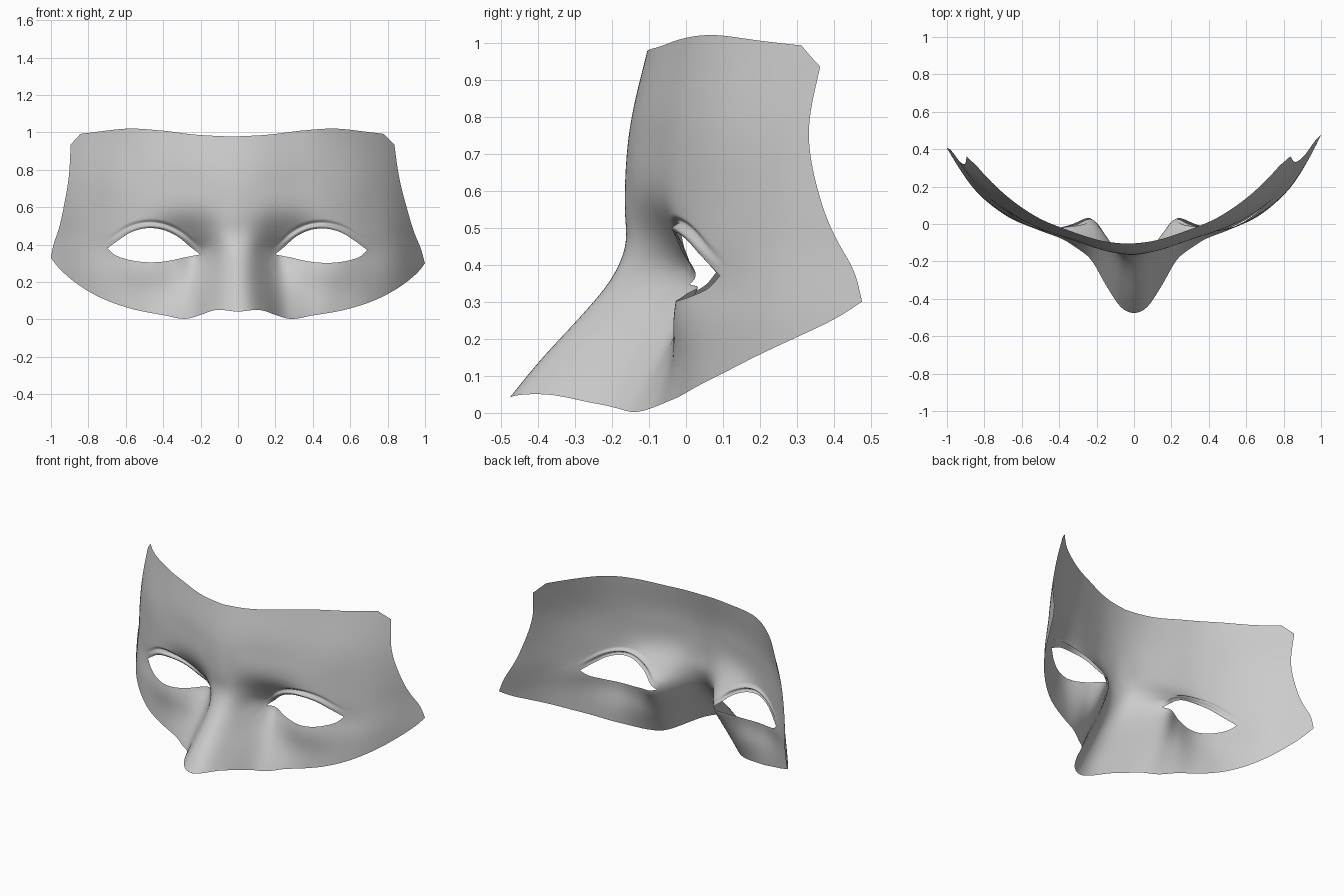
import bpy, bmesh, math
from mathutils import Vector
from mathutils.geometry import delaunay_2d_cdt

if "Cube" in bpy.data.objects:
    bpy.data.objects.remove(bpy.data.objects["Cube"])

# Depth (y) control net: rows are heights, columns are distances from the centre line
COLS = [0, .08, .15, .22, .32, .5, .7, .85, 1.0]
ROWS = [0, .15, .26, .36, .45, .55, .75, 1.02]
DEPTH = [
    [-.51, -.485, -.375, -.21, -.122, -.04, .055, .195, .385],
    [-.39, -.345, -.215, -.095, -.05, -.025, .063, .195, .42],
    [-.29, -.235, -.11, -.015, -.02, -.032, .07, .20, .43],
    [-.205, -.165, -.05, .037, .01, -.018, .09, .215, .452],
    [-.164, -.145, -.085, -.033, -.005, -.016, .09, .23, .47],
    [-.167, -.154, -.13, -.10, -.067, -.022, .097, .24, .475],
    [-.155, -.149, -.134, -.112, -.077, -.008, .117, .275, .51],
    [-.095, -.09, -.08, -.062, -.03, .045, .20, .373, .60],
]


def hermite(xs, ys, x):
    """Smooth curve through uneven samples."""
    n = len(xs)
    i = max(0, min(n - 2, sum(1 for v in xs if v <= x) - 1))

    def slope(k):
        if 0 < k < n - 1:
            h0, h1 = xs[k] - xs[k-1], xs[k+1] - xs[k]
            return ((ys[k] - ys[k-1]) / h0 * h1 + (ys[k+1] - ys[k]) / h1 * h0) / (h0 + h1)
        a, b = max(0, k - 1), min(n - 1, k + 1)
        return (ys[b] - ys[a]) / (xs[b] - xs[a])
    h = xs[i + 1] - xs[i]
    t = (x - xs[i]) / h
    if t < 0 or t > 1:  # straight continuation past the ends
        k = i if t < 0 else i + 1
        return ys[k] + slope(k) * (x - xs[k])
    return ((2*t**3 - 3*t*t + 1) * ys[i] + (t**3 - 2*t*t + t) * h * slope(i)
            + (3*t*t - 2*t**3) * ys[i+1] + (t**3 - t*t) * h * slope(i+1))


# Resample the net on a regular lattice, read back as a smooth B-spline
H = .04
full = [-COLS[1]] + COLS
TABLE = [[hermite(ROWS, [hermite(full, [r[1]] + r, abs(i * H)) for r in DEPTH], j * H)
          for j in range(-2, 31)] for i in range(-2, 31)]


def weights(t):
    return [(1-t)**3 / 6, (3*t**3 - 6*t*t + 4) / 6, (-3*t**3 + 3*t*t + 3*t + 1) / 6, t**3 / 6]


def depth(x, z):
    i, j = math.floor(x / H), math.floor(z / H)
    wx, wz = weights(x / H - i), weights(z / H - j)
    return sum(wx[a] * wz[b] * TABLE[i + 1 + a][j + 1 + b] for a in range(4) for b in range(4))


def curve(pts, step=.012):
    """Dense smooth 2D path through points."""
    ts = [0]
    for a, b in zip(pts, pts[1:]):
        ts.append(ts[-1] + math.dist(a, b))
    n = max(1, round(ts[-1] / step))
    xs, zs = [p[0] for p in pts], [p[1] for p in pts]
    return [Vector((hermite(ts, xs, ts[-1]*k/n), hermite(ts, zs, ts[-1]*k/n)))
            for k in range(n + 1)]


# Half outline: lower edge, temple edge, clipped corner, upper edge
lower = curve([(0, .041), (.13, .048), (.2, .024), (.27, .004), (.4, .022), (.6, .062),
               (.75, .117), (.9, .21), (.97, .275), (1.0, .315)])
temple = curve([(1.0, .315), (.983, .385), (.95, .475), (.917, .6), (.885, .75), (.865, .935)])
corner = curve([(.865, .935), (.81, .992)])
upper = curve([(.81, .992), (.72, 1.003), (.55, 1.02), (.38, 1.01), (.2, .988), (0, .977)])
half = lower + temple[1:] + corner[1:] + upper[1:]
outline = half + [Vector((-p.x, p.y)) for p in half[-2:0:-1]]

# Eye opening
lid = curve([(.20, .347), (.25, .387), (.32, .445), (.40, .48), (.47, .487), (.56, .466),
             (.63, .423), (.695, .375)])
under = curve([(.695, .375), (.66, .343), (.6, .32), (.52, .306), (.43, .305), (.35, .316),
               (.28, .332), (.20, .347)])
eye = lid + under[1:-1]


def inside(p, poly):
    hit = False
    for a, b in zip(poly, poly[1:] + poly[:1]):
        if (a.y > p.y) != (b.y > p.y) and p.x < (b.x-a.x)*(p.y-a.y)/(b.y-a.y) + a.x:
            hit = not hit
    return hit


def near(p, poly):
    return min((p - q).length for q in poly)


def surface(p):
    """Lift a flat (x, z) point on to the mask."""
    ax, z = abs(p.x), p.y
    y = depth(ax, z)
    # Rolled upper eyelid and crease
    d, k = min(((Vector((ax, z)) - q).length, k) for k, q in enumerate(lid))
    if d < .12:
        fade = max(0, math.sin(math.pi * k / (len(lid) - 1))) ** 1.2
        y += fade * (.016 * math.exp(-((d - .03) / .009) ** 2)
                     - .012 * math.exp(-((d - .014) / .010) ** 2))
    # Slight natural asymmetry
    up = max(0, (z - .3) / .65)
    low = max(0, 1 - up)
    return (p.x - .03 * up, y + .035 * p.x ** 5 * low, z - .015 * p.x ** 3 * low)


# Flat points: borders first, then rings round the eye, then an inner grid
points, edges = [], []


def add_loop(loop):
    s, n = len(points), len(loop)
    points.extend(loop)
    edges.extend((s + i, s + (i + 1) % n) for i in range(n))


add_loop(outline)
eyes = [eye, [Vector((-p.x, p.y)) for p in eye]]
for e in eyes:
    add_loop(e)
for i, p in enumerate(eye):
    t = (eye[(i + 1) % len(eye)] - eye[i - 1]).normalized()
    for k in range(1, 9):
        q = p + Vector((-t.y, t.x)) * .007 * k
        points += [q, Vector((-q.x, q.y))]
STEP = .016
for i in range(63):
    for j in range(65):
        p = Vector((i * STEP, j * STEP))
        if inside(p, half + [Vector((0, .5))]) or i == 0 and .06 < p.y < .96:
            if near(p, half) > .011 and not inside(p, eye) and near(p, eye) > .065:
                points += [p] if i == 0 else [p, Vector((-p.x, p.y))]

verts, _, faces, *_ = delaunay_2d_cdt(points, edges, [], 0, 1e-5)
bm = bmesh.new()
bv = [bm.verts.new(surface(v)) for v in verts]
for f in faces:
    c = sum((verts[i] for i in f), Vector((0, 0))) / len(f)
    if inside(c, outline) and not any(inside(c, e) for e in eyes):
        bm.faces.new([bv[i] for i in f])
bmesh.ops.delete(bm, geom=[v for v in bm.verts if not v.link_faces], context='VERTS')
bmesh.ops.recalc_face_normals(bm, faces=bm.faces)
if sum(f.normal.y for f in bm.faces) > 0:
    bmesh.ops.reverse_faces(bm, faces=bm.faces)
for f in bm.faces:
    f.smooth = True

# Mask shell
mesh = bpy.data.meshes.new("half_mask")
bm.to_mesh(mesh)
bm.free()
mask = bpy.data.objects.new("half_mask", mesh)
bpy.context.collection.objects.link(mask)
